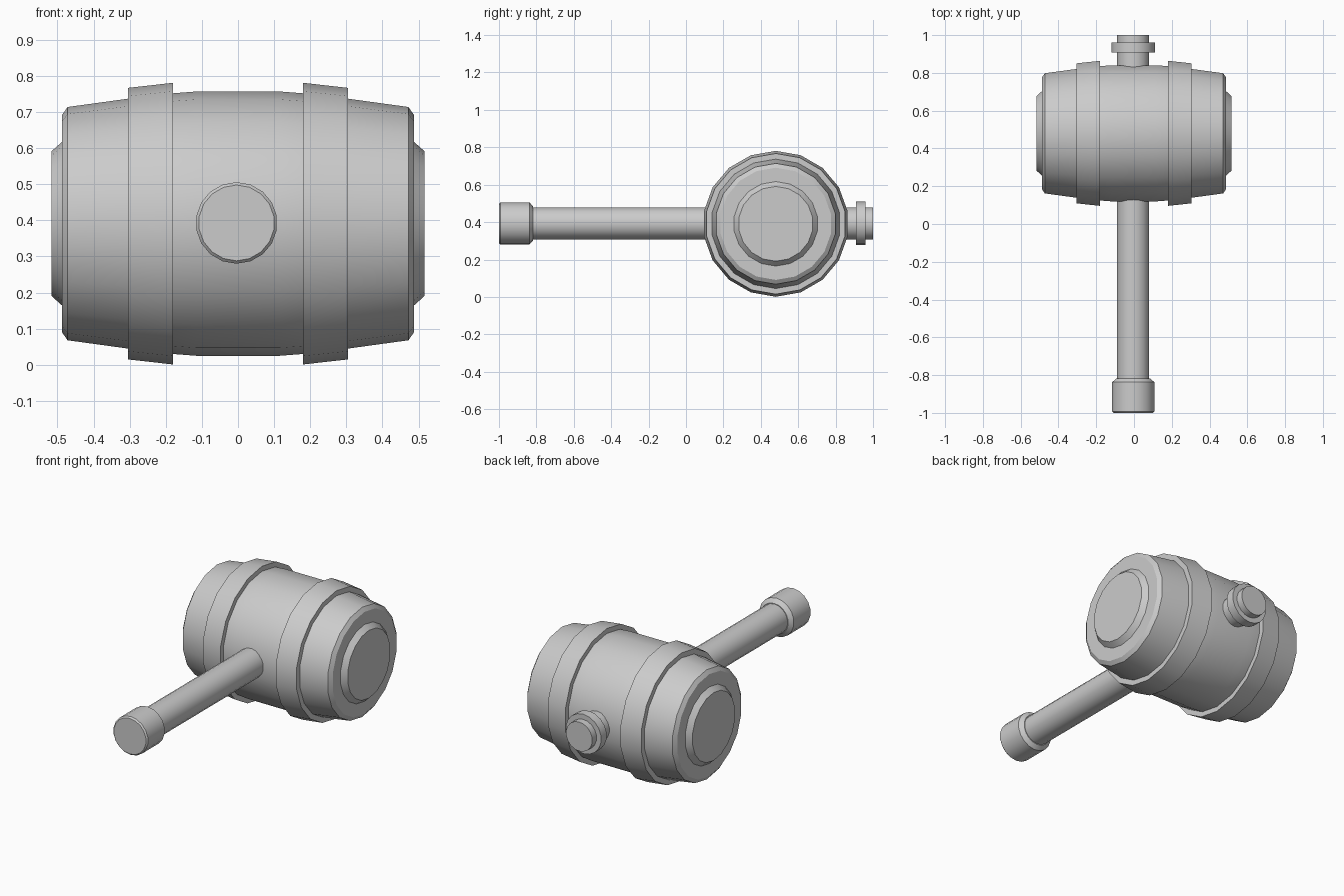
import bpy, bmesh, math

if "Cube" in bpy.data.objects:
    bpy.data.objects.remove(bpy.data.objects["Cube"])

SIDES = 18
CY, CZ = 0.48, 0.391     # barrel axis position
HX = -0.004              # handle axis position


def lathe(name, profile, axis, origin, closed=False):
    """Revolve (distance along axis, radius) points; closed joins last to first, else caps ends."""
    bm = bmesh.new()
    rings = []
    for d, r in profile:
        ring = []
        for i in range(SIDES):
            a = 2 * math.pi * i / SIDES
            u, w = r * math.sin(a), r * math.cos(a)
            co = (d, u, w) if axis == 'X' else (u, d, w)
            ring.append(bm.verts.new([c + o for c, o in zip(co, origin)]))
        rings.append(ring)
    pairs = list(zip(rings, rings[1:]))
    if closed:
        pairs.append((rings[-1], rings[0]))
    else:
        bm.faces.new(rings[0])
        bm.faces.new(rings[-1])
    for a, b in pairs:
        for i in range(SIDES):
            j = (i + 1) % SIDES
            bm.faces.new((a[i], a[j], b[j], b[i]))
    bmesh.ops.recalc_face_normals(bm, faces=bm.faces)
    mesh = bpy.data.meshes.new(name)
    bm.to_mesh(mesh)
    bm.free()
    ob = bpy.data.objects.new(name, mesh)
    bpy.context.collection.objects.link(ob)
    bpy.ops.object.select_all(action='DESELECT')
    ob.select_set(True)
    bpy.context.view_layer.objects.active = ob
    bpy.ops.object.shade_smooth_by_angle(angle=math.radians(35))
    return ob


barrel_origin = (0, CY, CZ)
handle_origin = (HX, 0, CZ + 0.002)

# Bulging mallet head, mirrored half profile
half = [(0.115, 0.366), (0.18, 0.361), (0.305, 0.346), (0.472, 0.323), (0.488, 0.300)]
lathe("mallet_head", [(-d, r) for d, r in reversed(half)] + half, 'X', barrel_origin)

# Bands and raised striking faces on both ends
for side, s in (("left", -1), ("right", 1)):
    band = [(0.18, 0.350), (0.18, 0.390), (0.305, 0.376), (0.305, 0.335)]
    lathe("band_" + side, [(s * d, r) for d, r in band], 'X', barrel_origin, closed=True)
    disc = [(0.48, 0.226), (0.488, 0.226), (0.517, 0.200)]
    lathe("striking_face_" + side, [(s * d, r) for d, r in disc], 'X', barrel_origin)

# Handle shaft through the head
lathe("handle_shaft", [(-0.9, 0.086), (1.0, 0.086)], 'Y', handle_origin)

# Grip cap at the handle end
lathe("grip_cap", [(-1.0, 0.105), (-0.992, 0.113), (-0.837, 0.113), (-0.817, 0.090), (-0.817, 0.08)],
      'Y', handle_origin)

# Collar behind the head
lathe("handle_collar", [(0.908, 0.08), (0.908, 0.116), (0.960, 0.116), (0.960, 0.08)],
      'Y', handle_origin, closed=True)
